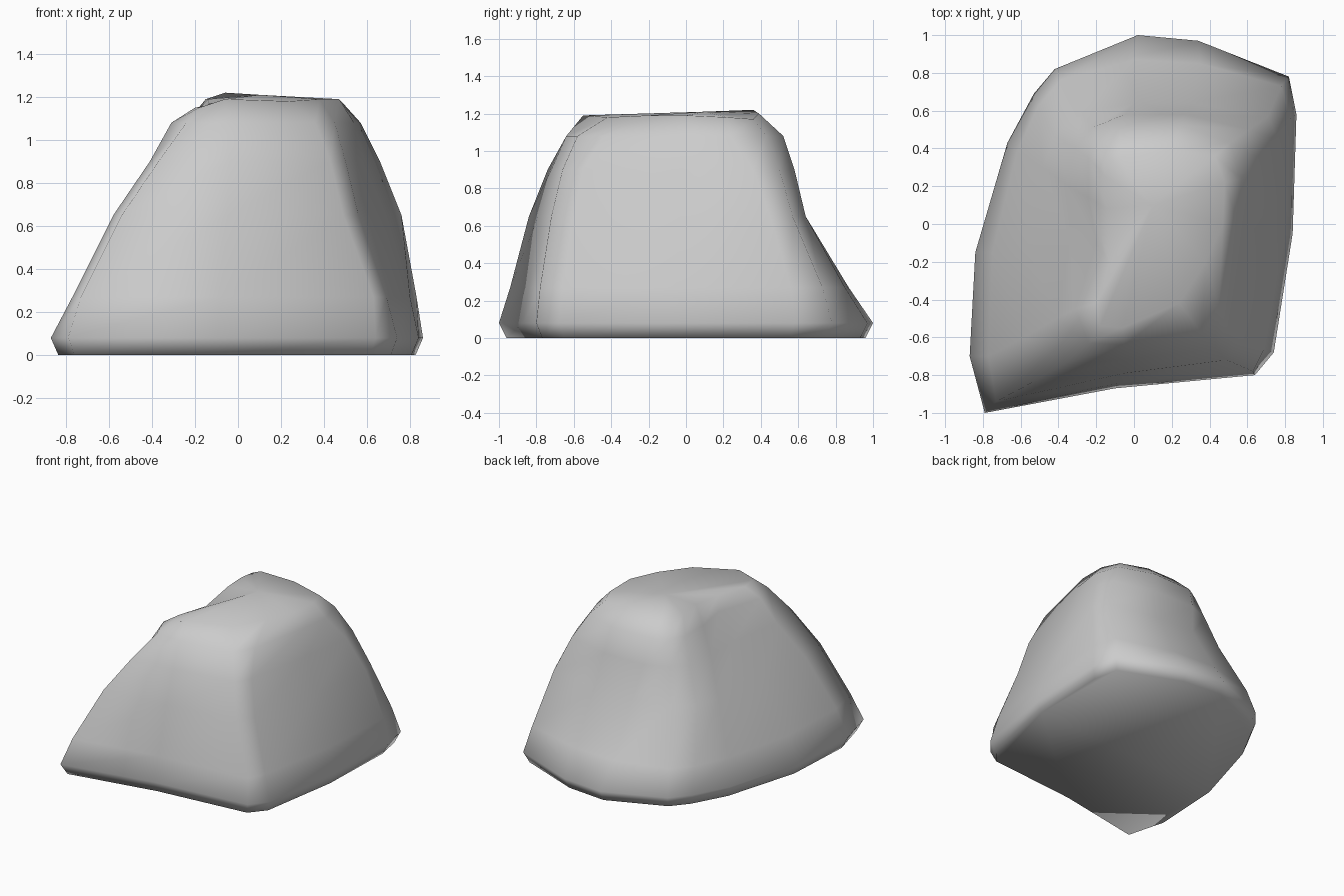
import bpy
import bmesh
from mathutils import Vector

# Remove the default cube
default_cube = bpy.data.objects.get("Cube")
if default_cube:
    bpy.data.objects.remove(default_cube, do_unlink=True)


def make_material(name, colour):
    material = bpy.data.materials.new(name)
    material.use_nodes = True
    material.diffuse_color = colour
    shader = material.node_tree.nodes["Principled BSDF"]
    shader.inputs["Base Color"].default_value = colour
    shader.inputs["Roughness"].default_value = 0.9
    return material


# Outlines of the boulder from the foot to the shoulder, counter-clockwise
# from the pointed front corner, with chamfered corners
heights = [0.08, 0.27, 0.65, 0.9, 1.08]
outlines = [
    [(-.79, -1), (-.1, -.87), (.64, -.8), (.74, -.68), (.84, -.05),
     (.86, .58), (.82, .78), (.34, .97), (.02, 1), (-.42, .82),
     (-.53, .69), (-.67, .43), (-.84, -.15), (-.87, -.7)],
    [(-.73, -.94), (-.08, -.84), (.63, -.78), (.69, -.66), (.8, -.05),
     (.83, .56), (.78, .73), (.35, .85), (0, .87), (-.39, .76),
     (-.51, .62), (-.62, .38), (-.75, -.15), (-.77, -.7)],
    [(-.54, -.84), (-.05, -.79), (.49, -.72), (.56, -.6), (.69, -.03),
     (.76, .45), (.71, .57), (.3, .64), (0, .64), (-.28, .59),
     (-.42, .47), (-.48, .3), (-.55, -.15), (-.58, -.6)],
    [(-.37, -.74), (-.04, -.72), (.43, -.66), (.5, -.55), (.59, -.02),
     (.66, .36), (.61, .5), (.27, .58), (-.05, .58), (-.22, .51),
     (-.31, .4), (-.35, .2), (-.34, -.08), (-.41, -.5)],
    [(-.24, -.63), (-.05, -.64), (.36, -.58), (.45, -.44), (.54, .03),
     (.57, .24), (.51, .43), (.25, .52), (-.08, .51), (-.19, .44),
     (-.24, .35), (-.24, .14), (-.2, -.1), (-.31, -.45)],
]

# Uneven rim of the crown, with a low notch on its left flank
crown_rim = [
    (-.18, -.54, 1.15), (-.06, -.55, 1.19), (.24, -.42, 1.18),
    (.38, -.2, 1.19), (.47, 0, 1.19), (.48, .22, 1.18), (.43, .36, 1.17),
    (.2, .39, 1.2), (-.06, .36, 1.22), (-.12, .34, 1.2), (-.15, .25, 1.19),
    (-.14, .08, 1.19), (-.13, -.2, 1.15), (-.2, -.42, 1.15),
]


def add_ring(bm, points):
    return [bm.verts.new(point) for point in points]


def at_height(outline, height):
    return [Vector((x, y, height)) for x, y in outline]


def bridge(bm, lower, upper):
    """Join two rings with a band of quads."""
    count = len(lower)
    for i in range(count):
        j = (i + 1) % count
        bm.faces.new((lower[i], lower[j], upper[j], upper[i]))


bm = bmesh.new()

# Flat underside, slightly tucked in
tuck = Vector((0.96, 0.96, 1))
foot = add_ring(bm, [point * tuck for point in at_height(outlines[0], 0)])
bm.faces.new(list(reversed(foot)))

# Sloping sides and crown rim
rings = [foot]
for outline, height in zip(outlines, heights):
    rings.append(add_ring(bm, at_height(outline, height)))
crown = add_ring(bm, crown_rim)
rings.append(crown)
for lower, upper in zip(rings, rings[1:]):
    bridge(bm, lower, upper)

# Closing fan on top
summit = bm.verts.new((0.1, 0.1, 1.21))
for i, vert in enumerate(crown):
    bm.faces.new((vert, crown[(i + 1) % len(crown)], summit))

bmesh.ops.recalc_face_normals(bm, faces=bm.faces)
mesh = bpy.data.meshes.new("boulder")
bm.to_mesh(mesh)
bm.free()

boulder = bpy.data.objects.new("boulder", mesh)
bpy.context.collection.objects.link(boulder)
mesh.materials.append(make_material("stone grey", (0.6, 0.6, 0.6, 1.0)))
mesh.shade_smooth()
